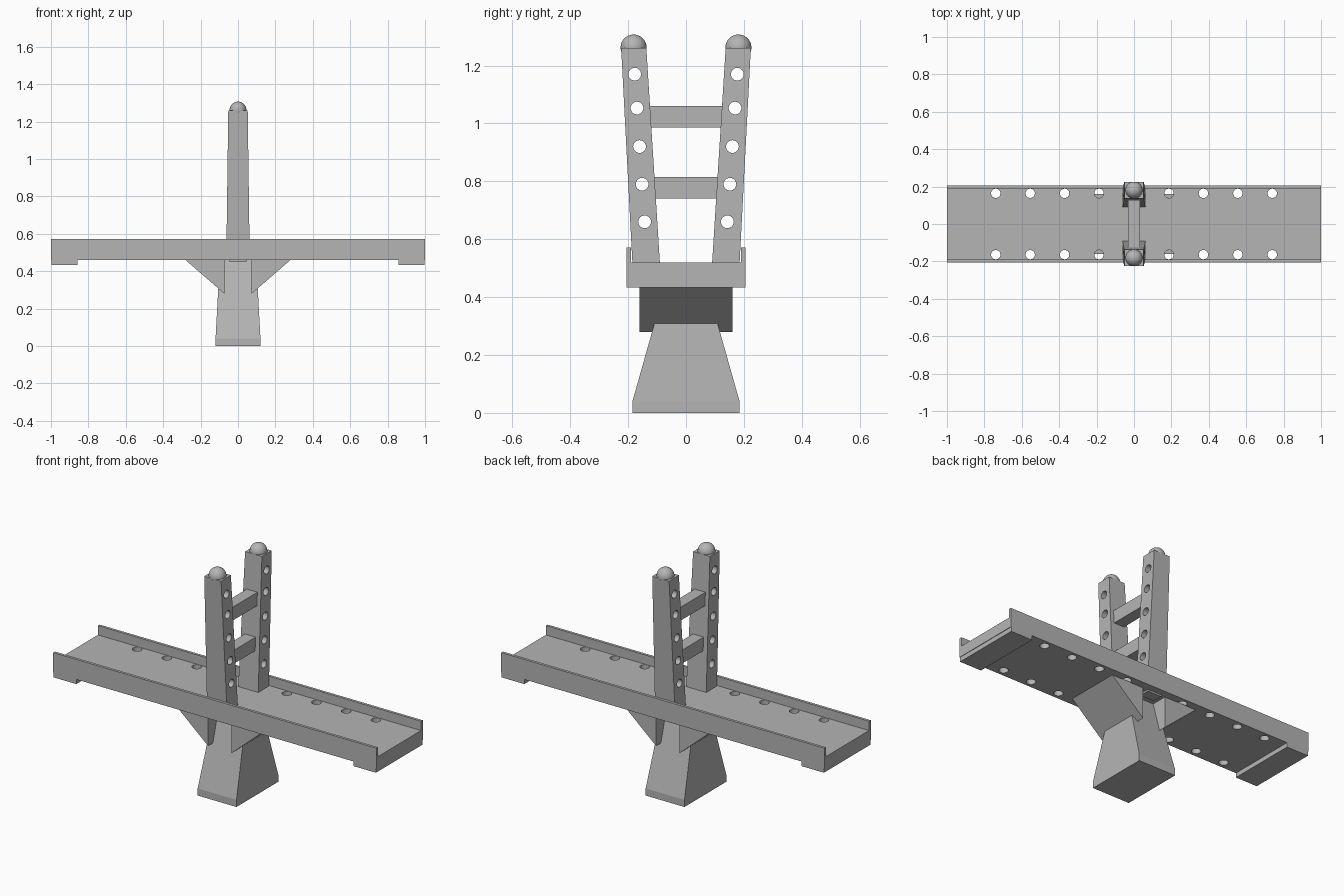
import bpy, bmesh
from mathutils import Matrix

cube = bpy.data.objects.get("Cube")
if cube:
    bpy.data.objects.remove(cube, do_unlink=True)

GREY = (0.46, 0.46, 0.46, 1)
grey = bpy.data.materials.new("plain grey")
grey.use_nodes = True
grey.diffuse_color = GREY
grey.node_tree.nodes["Principled BSDF"].inputs["Base Color"].default_value = GREY


def add_object(name, bm):
    bmesh.ops.recalc_face_normals(bm, faces=bm.faces[:])
    mesh = bpy.data.meshes.new(name)
    bm.to_mesh(mesh)
    bm.free()
    mesh.materials.append(grey)
    obj = bpy.data.objects.new(name, mesh)
    bpy.context.collection.objects.link(obj)
    return obj


def loft(name, sections):
    """Skin a stack of rectangles, each (x0, x1, y0, y1, z)."""
    bm = bmesh.new()
    rings = [[bm.verts.new(p) for p in ((x0, y0, z), (x1, y0, z), (x1, y1, z), (x0, y1, z))]
             for x0, x1, y0, y1, z in sections]
    for low, high in zip(rings, rings[1:]):
        for i in range(4):
            j = (i + 1) % 4
            bm.faces.new((low[i], low[j], high[j], high[i]))
    bm.faces.new(rings[0][::-1])
    bm.faces.new(rings[-1])
    return add_object(name, bm)


def box(name, x0, x1, y0, y1, z0, z1):
    return loft(name, [(x0, x1, y0, y1, z0), (x0, x1, y0, y1, z1)])


def prism(name, start, end):
    """Bridge a flat outline to its extruded copy."""
    bm = bmesh.new()
    a = [bm.verts.new(p) for p in start]
    b = [bm.verts.new(p) for p in end]
    bm.faces.new(a)
    bm.faces.new(b[::-1])
    for i in range(len(a)):
        j = (i + 1) % len(a)
        bm.faces.new((a[i], b[i], b[j], a[j]))
    return add_object(name, bm)


def drill(obj, centres, radius, depth, axis):
    """Cut a row of round holes and bake the result."""
    bm = bmesh.new()
    turn = Matrix.Rotation(1.5707963, 4, "Y") if axis == "X" else Matrix()
    for c in centres:
        bmesh.ops.create_cone(bm, cap_ends=True, segments=24, radius1=radius, radius2=radius,
                              depth=depth, matrix=Matrix.Translation(c) @ turn)
    cutter = add_object("hole_cutter", bm)
    cutter.hide_render = True
    mod = obj.modifiers.new("holes", "BOOLEAN")
    mod.operation = "DIFFERENCE"
    mod.solver = "EXACT"
    mod.object = cutter
    graph = bpy.context.evaluated_depsgraph_get()
    mesh = bpy.data.meshes.new_from_object(obj.evaluated_get(graph))
    obj.modifiers.clear()
    obj.data = mesh
    bpy.data.objects.remove(cutter, do_unlink=True)
    smooth(obj)


def smooth(obj):
    bpy.ops.object.select_all(action="DESELECT")
    obj.select_set(True)
    bpy.context.view_layer.objects.active = obj
    bpy.ops.object.shade_smooth_by_angle(angle=0.6)


# Flared foot of the stand
loft("pedestal", [(-0.12, 0.12, -0.185, 0.185, 0), (-0.12, 0.12, -0.185, 0.185, 0.04),
                  (-0.097, 0.097, -0.065, 0.065, 0.465)])

# Tray deck with raised side rails
half = [(0.205, 0.46), (0.205, 0.572), (0.19, 0.572), (0.19, 0.52)]
outline = half + [(-y, z) for y, z in reversed(half)]
deck = prism("deck", [(-1, y, z) for y, z in outline], [(1, y, z) for y, z in outline])
drill(deck, [(sx * x, sy * 0.164, 0.49) for x in (0.187, 0.371, 0.555, 0.739)
             for sx in (-1, 1) for sy in (-1, 1)], 0.025, 0.2, "Z")

for side, s in (("left", 1), ("right", -1)):
    # Triangular brace and end cleat under the deck
    tri = [(0.073, 0.28), (0.283, 0.462), (0.073, 0.462)]
    prism(side + "_brace", [(s * x, -0.16, z) for x, z in tri], [(s * x, 0.16, z) for x, z in tri])
    x0, x1 = sorted((s * 0.857, s * 0.997))
    box(side + "_end_cleat", x0, x1, -0.205, 0.205, 0.434, 0.462)

for side, s in (("front", -1), ("back", 1)):
    # Leaning, tapering post with peg holes
    lo, hi = sorted((s * 0.09, s * 0.185)), sorted((s * 0.137, s * 0.224))
    post = loft(side + "_post", [(-0.062, 0.062, *lo, 0.515), (-0.052, 0.052, *hi, 1.26)])
    drill(post, [(0, s * (0.143 + 0.067 * (z - 0.66)), z)
                 for z in (0.66, 0.79, 0.92, 1.053, 1.17)], 0.022, 0.3, "X")

    # Tenon showing below the deck
    y0, y1 = sorted((s * 0.105, s * 0.165))
    box(side + "_tenon", -0.045, 0.045, y0, y1, 0.45, 0.48)

    # Rounded cap
    bm = bmesh.new()
    bmesh.ops.create_uvsphere(bm, u_segments=32, v_segments=16, radius=0.045,
                              matrix=Matrix.Translation((0, s * 0.181, 1.262)))
    smooth(add_object(side + "_cap", bm))

# Crossbars between the posts
for name, z, y in (("lower_crossbar", 0.74, 0.115), ("upper_crossbar", 0.985, 0.13)):
    box(name, -0.033, 0.033, -y, y, z, z + 0.075)
